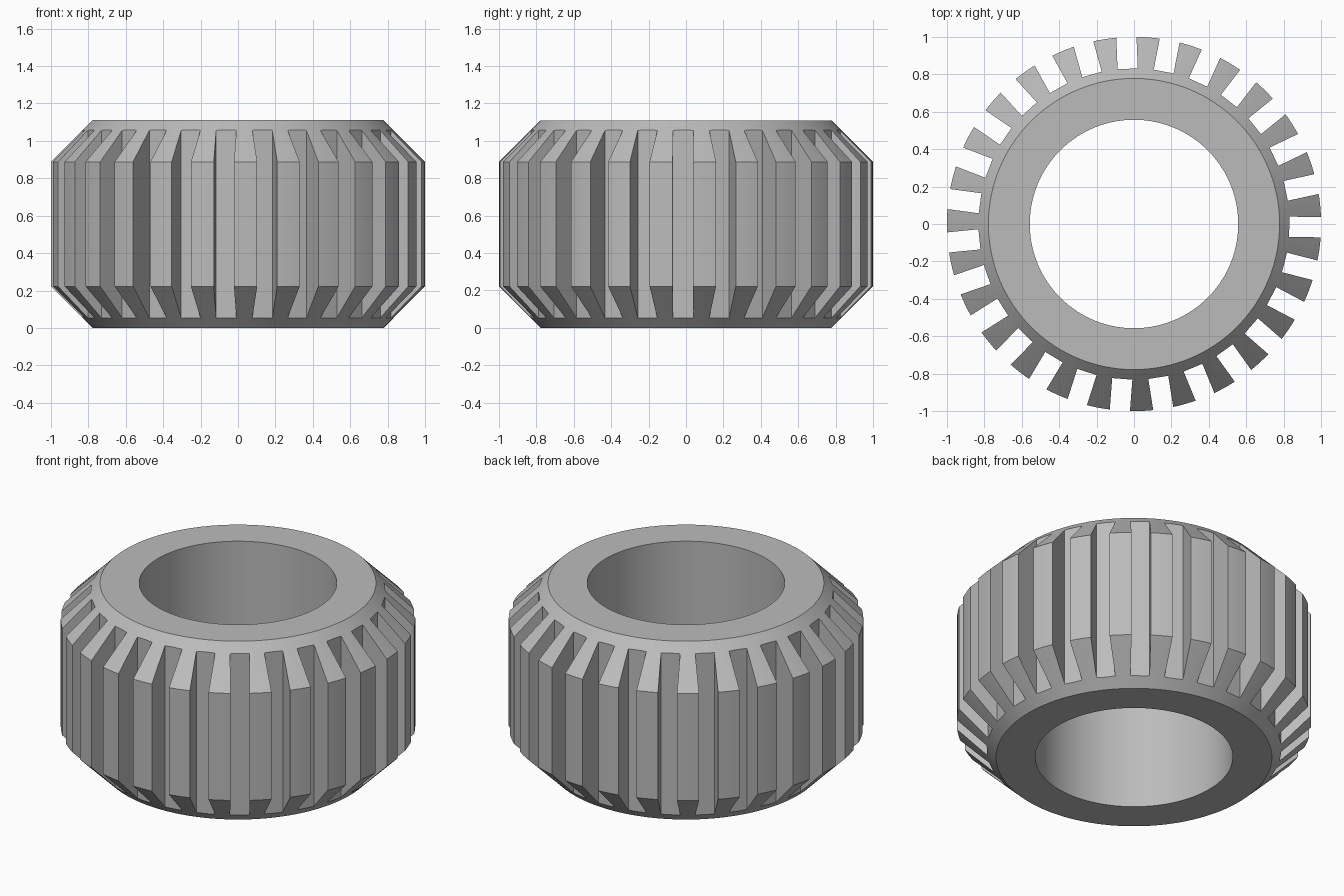
import bpy, bmesh, math
from mathutils import Matrix

cube = bpy.data.objects.get("Cube")
if cube:
    bpy.data.objects.remove(cube, do_unlink=True)

HEIGHT, TEETH, SEGMENTS = 1.11, 27, 135
SLOT_FLOOR, SLOT_WIDTH = 0.83, 0.108

grey = bpy.data.materials.new("plain grey")
grey.use_nodes = True
colour = (0.5, 0.5, 0.5, 1)
grey.diffuse_color = colour
grey.node_tree.nodes["Principled BSDF"].inputs["Base Color"].default_value = colour


def add_object(name, bm):
    bmesh.ops.recalc_face_normals(bm, faces=bm.faces)
    mesh = bpy.data.meshes.new(name)
    bm.to_mesh(mesh)
    bm.free()
    mesh.materials.append(grey)
    obj = bpy.data.objects.new(name, mesh)
    bpy.context.collection.objects.link(obj)
    return obj


# Chamfered ring: a closed profile of (radius, height) turned about z
profile = [(0.557, 0), (0.778, 0), (1, 0.222),
           (1, HEIGHT - 0.222), (0.778, HEIGHT), (0.557, HEIGHT)]
bm = bmesh.new()
rings = []
for i in range(SEGMENTS):
    a = math.tau * i / SEGMENTS
    rings.append([bm.verts.new((r * math.cos(a), r * math.sin(a), z)) for r, z in profile])
for i, ring in enumerate(rings):
    following = rings[(i + 1) % SEGMENTS]
    for j in range(len(profile)):
        k = (j + 1) % len(profile)
        bm.faces.new((ring[j], following[j], following[k], ring[k]))
gear = add_object("toothed_ring", bm)

# Straight-sided slots between the teeth
bm = bmesh.new()
depth = 0.4
for i in range(TEETH):
    turn = Matrix.Rotation(math.radians(-1) + math.tau * i / TEETH, 4, 'Z')
    place = Matrix.Translation((SLOT_FLOOR + depth / 2, 0, HEIGHT / 2))
    size = Matrix.Diagonal((depth, SLOT_WIDTH, HEIGHT * 1.5, 1))
    bmesh.ops.create_cube(bm, size=1, matrix=turn @ place @ size)
cutter = add_object("slot_cutter", bm)
cutter.hide_render = True

cut = gear.modifiers.new("cut slots", 'BOOLEAN')
cut.operation = 'DIFFERENCE'
cut.solver = 'EXACT'
cut.object = cutter

bpy.ops.object.select_all(action='DESELECT')
gear.select_set(True)
bpy.context.view_layer.objects.active = gear
bpy.ops.object.modifier_apply(modifier=cut.name)
bpy.data.objects.remove(cutter, do_unlink=True)
bpy.ops.object.shade_smooth_by_angle(angle=math.radians(25))
